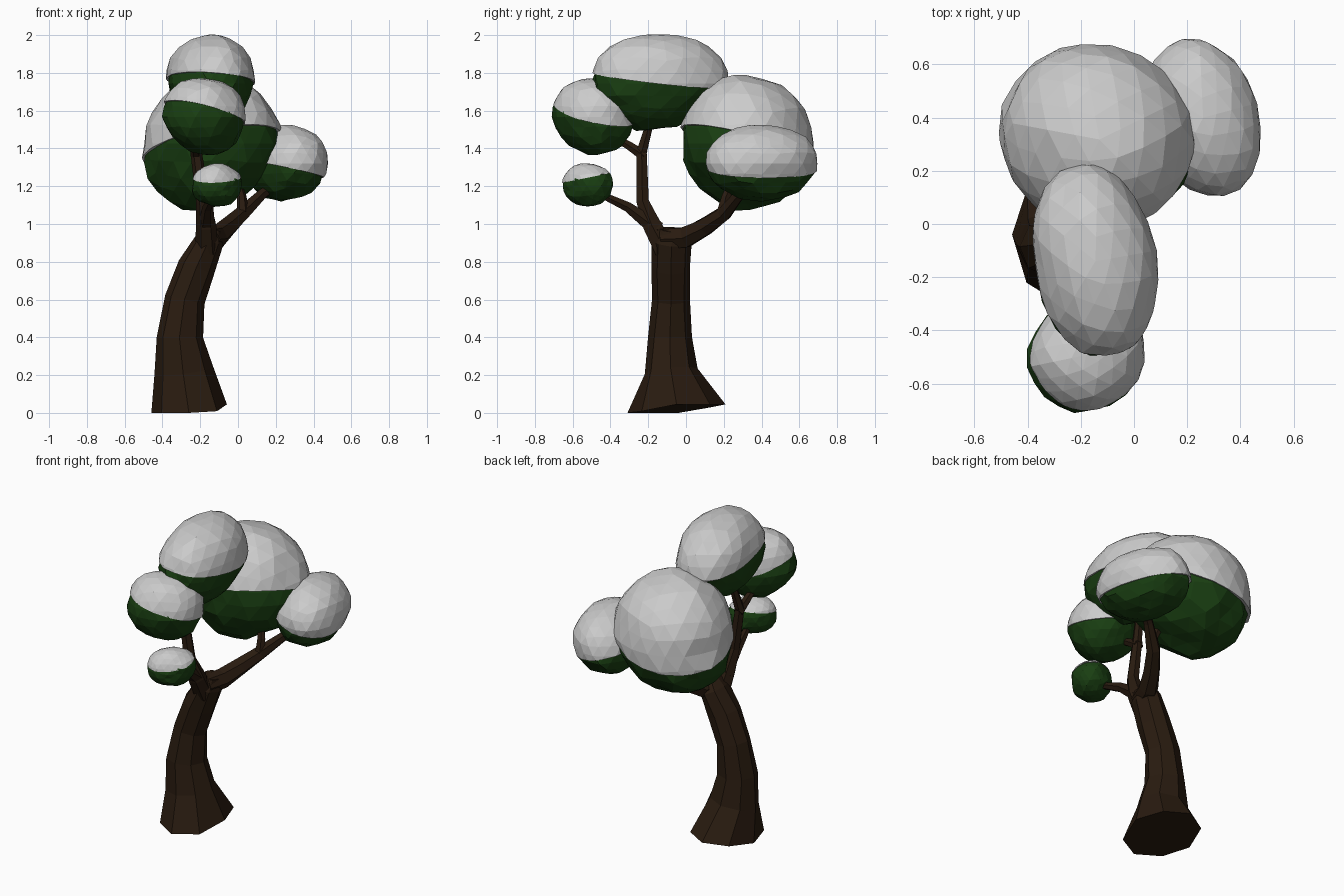
import bpy, bmesh, math, random
from mathutils import Vector, Matrix, noise

if "Cube" in bpy.data.objects:
    bpy.data.objects.remove(bpy.data.objects["Cube"])

random.seed(4)


def material(name, rgb):
    m = bpy.data.materials.new(name)
    m.diffuse_color = (*rgb, 1)
    m.use_nodes = True
    m.node_tree.nodes["Principled BSDF"].inputs["Base Color"].default_value = m.diffuse_color
    return m


BARK = material("bark", (0.022, 0.011, 0.005))
LEAF = material("leaf", (0.010, 0.050, 0.006))


def finish(bm, name, mat=None):
    bmesh.ops.recalc_face_normals(bm, faces=bm.faces)
    me = bpy.data.meshes.new(name)
    bm.to_mesh(me)
    bm.free()
    ob = bpy.data.objects.new(name, me)
    bpy.context.collection.objects.link(ob)
    if mat:
        me.materials.append(mat)
    return ob


def tube(name, path, sides, jitter=0.0):
    """Closed loft along points (x, y, z, radius_x, radius_y)."""
    bm = bmesh.new()
    pts = [Vector(p[:3]) for p in path]
    rings = []
    for i, p in enumerate(path):
        t = (pts[min(i + 1, len(pts) - 1)] - pts[max(i - 1, 0)]).normalized()
        v = t.cross(Vector((1, 0, 0))).normalized()
        u = v.cross(t)
        ring = []
        for k in range(sides):
            a = 2 * math.pi * k / sides
            s = 1 + random.uniform(-jitter, jitter)
            co = pts[i] + (u * p[3] * math.cos(a) + v * p[-1] * math.sin(a)) * s
            if p[2] < 0.1:  # the foot stays close to the ground
                co.z = min(max(co.z, 0), 0.045)
            ring.append(bm.verts.new(co))
        rings.append(ring)
    for r0, r1 in zip(rings, rings[1:]):
        for k in range(sides):
            n = (k + 1) % sides
            bm.faces.new((r0[k], r0[n], r1[n], r1[k]))
    bm.faces.new(rings[0][::-1])
    bm.faces.new(rings[-1])
    return finish(bm, name, BARK)


def half_blob(name, centre, radii, turn, plane_z, normal, scale, rough, lean, taper, mat, keep_top):
    """Faceted, uneven ellipsoid cut by a tilted plane; one side is kept and capped."""
    bm = bmesh.new()
    bmesh.ops.create_icosphere(bm, subdivisions=3, radius=1)
    rot = Matrix.Rotation(math.radians(turn), 3, 'Z')
    c = Vector(centre)
    for v in bm.verts:
        d = v.co.copy()
        boxy = sum(abs(w) ** 2.1 for w in d) ** (-1 / 2.1)
        k = scale * boxy * (1 + 0.05 * noise.noise(d * 1.6 + c * 5)) + random.uniform(-rough, rough)
        low = max(0, -d.z)
        q = rot @ Vector([d[i] * radii[i] * k * (1 - taper * low if i < 2 else 1) for i in range(3)])
        v.co = c + q + Vector((lean[0] * low, lean[1] * low, 0))
    bmesh.ops.bisect_plane(bm, geom=bm.verts[:] + bm.edges[:] + bm.faces[:],
                           plane_co=(c.x, c.y, plane_z), plane_no=normal,
                           clear_inner=keep_top, clear_outer=not keep_top)
    bmesh.ops.remove_doubles(bm, verts=bm.verts, dist=0.006)
    bmesh.ops.holes_fill(bm, edges=[e for e in bm.edges if e.is_boundary])
    return finish(bm, name, mat)


# Trunk with flared foot
tube("trunk", [
    (-0.26, -0.045, 0.02, 0.208, 0.26),
    (-0.29, -0.08, 0.22, 0.158, 0.142),
    (-0.31, -0.085, 0.40, 0.122, 0.114),
    (-0.283, -0.08, 0.60, 0.105, 0.10),
    (-0.22, -0.08, 0.77, 0.097, 0.10),
    (-0.153, -0.075, 0.91, 0.078, 0.105),
    (-0.135, -0.07, 0.97, 0.05, 0.07)], 8, 0.04)

# Branches and twigs
tube("front_branch", [
    (-0.165, -0.11, 0.86, 0.062), (-0.17, -0.18, 0.99, 0.056),
    (-0.185, -0.23, 1.12, 0.038), (-0.22, -0.235, 1.38, 0.03),
    (-0.20, -0.19, 1.54, 0.022)], 6, 0.06)
tube("low_twig", [
    (-0.17, -0.15, 0.97, 0.05), (-0.16, -0.31, 1.09, 0.03),
    (-0.12, -0.50, 1.18, 0.016)], 6, 0.06)
tube("high_twig", [
    (-0.22, -0.22, 1.36, 0.032), (-0.225, -0.31, 1.42, 0.025),
    (-0.22, -0.42, 1.48, 0.018)], 6)
tube("back_branch", [
    (-0.15, -0.12, 0.92, 0.06), (-0.11, 0.0, 0.93, 0.062), (-0.05, 0.10, 0.985, 0.052),
    (0.02, 0.20, 1.055, 0.043), (0.13, 0.285, 1.16, 0.03),
    (0.25, 0.37, 1.24, 0.02)], 6, 0.05)
tube("back_twig", [
    (0.025, 0.19, 1.06, 0.032), (0.02, 0.21, 1.14, 0.026),
    (-0.02, 0.26, 1.26, 0.02)], 6)

# Foliage clumps, each a leafy lower half under a cap of snow:
# name, centre, radii, turn, cut height, cut normal, lower-half lean, lower-half taper
CLUMPS = [
    ("top", (-0.145, -0.14, 1.745), (0.233, 0.37, 0.259), 10, 1.76, (0.08, 0.12, 1), (0.0, -0.05), 0.18),
    ("big", (-0.13, 0.318, 1.425), (0.37, 0.35, 0.36), -45, 1.42, (-0.17, 0.26, 1), (-0.09, 0.02), 0.05),
    ("side", (0.26, 0.40, 1.32), (0.205, 0.305, 0.205), 15, 1.285, (0.22, 0.05, 1), (-0.03, 0.0), 0.0),
    ("front", (-0.18, -0.493, 1.567), (0.232, 0.21, 0.208), 45, 1.59, (0.25, 0.2, 1), (0.02, 0.02), 0.08),
    ("small", (-0.11, -0.52, 1.205), (0.15, 0.12, 0.115), 45, 1.245, (0.0, -0.2, 1), (0.0, 0.0), 0.0),
]
for name, c, r, turn, cut, n, lean, taper in CLUMPS:
    half_blob(name + "_leaves", c, r, turn, cut + 0.01, n, 0.965, 0.035, lean, taper, LEAF, False)
    half_blob(name + "_snow", c, r, turn, cut, n, 1.0, 0.015, lean, 0, None, True)
